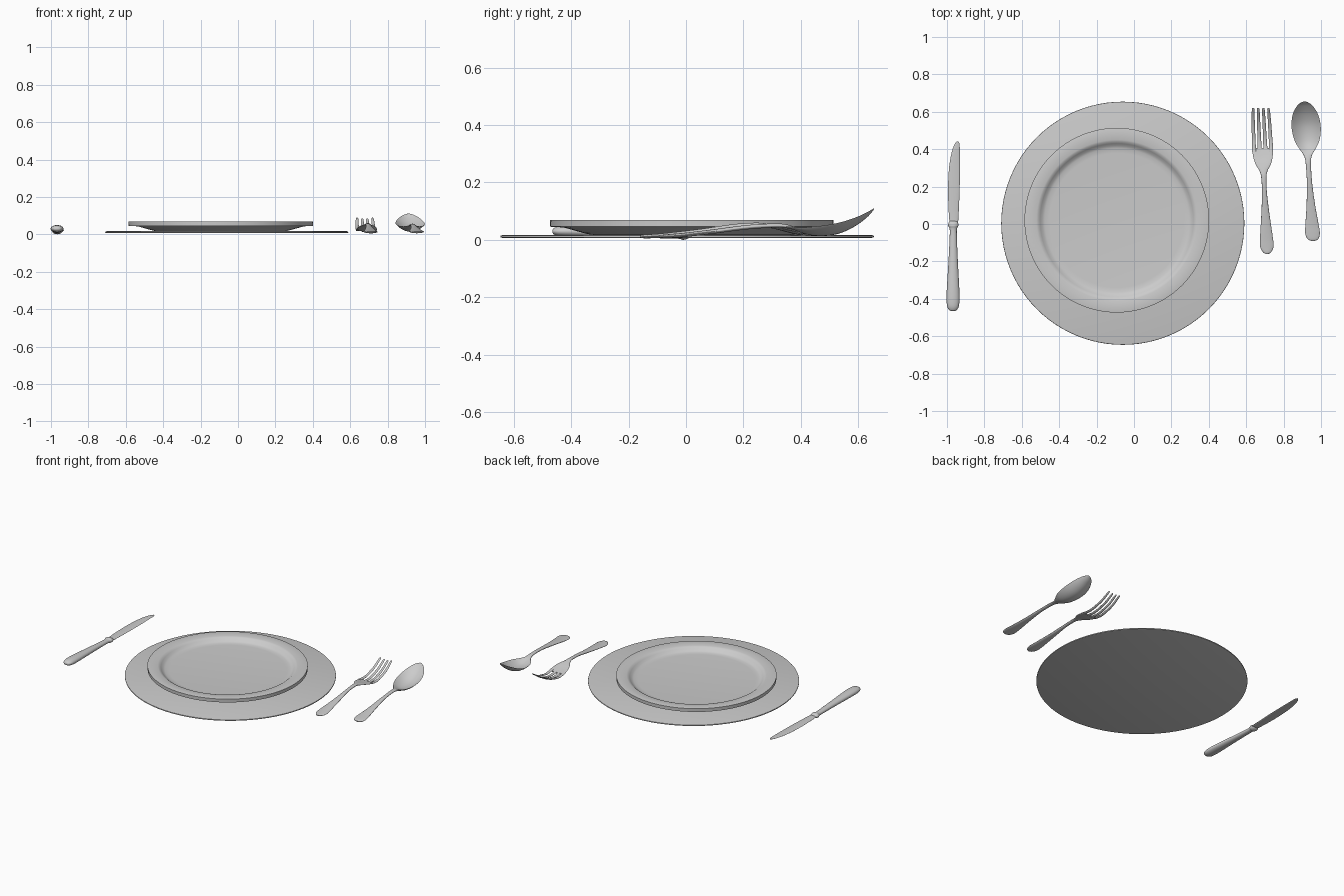
import bpy, math


def finish(name, verts, faces, angle=40):
    mesh = bpy.data.meshes.new(name)
    mesh.from_pydata(verts, [], faces)
    obj = bpy.data.objects.new(name, mesh)
    bpy.context.collection.objects.link(obj)
    bpy.ops.object.select_all(action='DESELECT')
    obj.select_set(True)
    bpy.context.view_layer.objects.active = obj
    bpy.ops.object.mode_set(mode='EDIT')
    bpy.ops.mesh.select_all(action='SELECT')
    bpy.ops.mesh.normals_make_consistent(inside=False)
    bpy.ops.object.mode_set(mode='OBJECT')
    bpy.ops.object.shade_smooth_by_angle(angle=math.radians(angle))
    return obj


def lathe(name, profile, cx, cy, n=96):
    """Spin a (radius, z) profile; the first and last rings are capped."""
    verts = [(cx + r * math.cos(2 * math.pi * i / n), cy + r * math.sin(2 * math.pi * i / n), z)
             for r, z in profile for i in range(n)]
    faces = [(k * n + i, k * n + (i + 1) % n, (k + 1) * n + (i + 1) % n, (k + 1) * n + i)
             for k in range(len(profile) - 1) for i in range(n)]
    faces += [tuple(range(n)), tuple(range((len(profile) - 1) * n, len(profile) * n))]
    return finish(name, verts, faces)


def smooth(secs, steps=5):
    """Catmull-Rom resampling of section tuples."""
    out = []
    for i in range(len(secs) - 1):
        a, b, c, d = secs[max(i - 1, 0)], secs[i], secs[i + 1], secs[min(i + 2, len(secs) - 1)]
        for k in range(steps):
            t = k / steps
            out.append([0.5 * (2 * q + (r - p) * t + (2 * p - 5 * q + 4 * r - s) * t * t
                               + (3 * q - p - 3 * r + s) * t ** 3) for p, q, r, s in zip(a, b, c, d)])
    return out + [list(secs[-1])]


def loft(name, secs, axis, n=20):
    """Loft oval sections (y, x offset, half width, z, thickness, dish) along an axis x(y)."""
    rows = smooth(secs)
    verts = []
    for y, dx, w, z, th, dish in rows:
        for i in range(n):
            a = 2 * math.pi * i / n
            u = math.cos(a)
            verts.append((axis(y) + dx + w * u, y, z + dish * u * u + th / 2 * math.sin(a)))
    faces = [(k * n + i, k * n + (i + 1) % n, (k + 1) * n + (i + 1) % n, (k + 1) * n + i)
             for k in range(len(rows) - 1) for i in range(n)]
    faces += [tuple(range(n)), tuple(range((len(rows) - 1) * n, len(rows) * n))]
    return finish(name, verts, faces, 50)


# Round mat
lathe("placemat", [(0.642, 0.007), (0.649, 0.009), (0.65, 0.012), (0.649, 0.015), (0.642, 0.017)], -0.06, 0.004)

# Plate with a flat rim and sunken centre
lathe("plate", [(0.33, 0.017), (0.355, 0.019), (0.38, 0.025), (0.44, 0.042), (0.465, 0.045), (0.4925, 0.046),
                (0.4935, 0.069), (0.49, 0.07), (0.43, 0.068), (0.42, 0.065), (0.41, 0.057),
                (0.398, 0.046), (0.385, 0.041), (0.36, 0.039)], -0.092, 0.02)

# Knife: rounded handle, bolster and thin blade
knife_x = lambda y: -0.966 + 0.004 * y
loft("knife_handle", [(-0.465, 0, 0.008, 0.03, 0.008, 0), (-0.458, 0, 0.022, 0.03, 0.024, 0),
                      (-0.43, 0, 0.033, 0.03, 0.038, 0), (-0.36, 0, 0.034, 0.029, 0.04, 0),
                      (-0.2, 0, 0.025, 0.024, 0.034, 0), (-0.06, 0, 0.019, 0.019, 0.027, 0),
                      (-0.025, 0, 0.02, 0.018, 0.028, 0), (-0.01, 0, 0.027, 0.018, 0.035, 0),
                      (0.005, 0, 0.026, 0.018, 0.028, 0), (0.015, 0, 0.02, 0.018, 0.012, 0)], knife_x)
loft("knife_blade", [(0.0, 0.003, 0.022, 0.018, 0.012, 0), (0.05, 0.002, 0.026, 0.018, 0.01, 0),
                     (0.18, 0.002, 0.031, 0.019, 0.009, 0), (0.3, 0.005, 0.029, 0.02, 0.008, 0),
                     (0.38, 0.011, 0.022, 0.021, 0.007, 0), (0.425, 0.018, 0.014, 0.021, 0.006, 0),
                     (0.442, 0.021, 0.005, 0.021, 0.004, 0)], knife_x)

# Fork: handle with head, then four tines
fork_x = lambda y: 0.712 - 0.044 * (y + 0.16)
loft("fork_handle", [(-0.16, 0, 0.007, 0.012, 0.006, 0), (-0.15, 0, 0.022, 0.012, 0.012, 0),
                     (-0.12, 0, 0.036, 0.013, 0.014, 0), (-0.07, 0, 0.034, 0.017, 0.015, 0),
                     (0.05, 0, 0.022, 0.031, 0.015, 0), (0.17, 0, 0.013, 0.048, 0.015, 0),
                     (0.25, 0, 0.014, 0.053, 0.014, 0), (0.285, 0, 0.022, 0.049, 0.012, 0),
                     (0.32, 0, 0.041, 0.041, 0.011, 0.002), (0.36, 0, 0.052, 0.03, 0.01, 0.004),
                     (0.405, 0, 0.056, 0.02, 0.009, 0.005)], fork_x)
for i in range(4):
    k = i - 1.5
    d = 0.005 * (k / 1.5) ** 2
    loft(f"fork_tine_{i + 1}", [(0.385, 0.0305 * k, 0.0105, 0.024 + d, 0.009, 0),
                                (0.42, 0.0305 * k, 0.0105, 0.018 + d, 0.009, 0),
                                (0.47, 0.03 * k, 0.0095, 0.019 + d, 0.009, 0),
                                (0.55, 0.029 * k, 0.0085, 0.042 + d, 0.009, 0),
                                (0.61, 0.0275 * k, 0.007, 0.076 + d, 0.008, 0),
                                (0.62, 0.0275 * k, 0.004, 0.082 + d, 0.004, 0)], fork_x, 10)

# Spoon: one continuous handle and dished bowl
spoon_x = lambda y: 0.957 - 0.06 * (y + 0.09)
loft("spoon", [(-0.09, 0, 0.01, 0.011, 0.006, 0), (-0.08, 0, 0.029, 0.012, 0.012, 0),
               (-0.05, 0, 0.039, 0.014, 0.014, 0), (0.0, 0, 0.035, 0.018, 0.015, 0),
               (0.1, 0, 0.023, 0.03, 0.015, 0), (0.22, 0, 0.014, 0.045, 0.015, 0),
               (0.32, 0, 0.014, 0.05, 0.014, 0), (0.365, 0, 0.021, 0.044, 0.012, 0.001),
               (0.40, 0, 0.042, 0.03, 0.009, 0.013), (0.44, 0, 0.064, 0.019, 0.007, 0.027),
               (0.49, 0, 0.076, 0.018, 0.007, 0.034), (0.54, 0, 0.077, 0.028, 0.007, 0.034),
               (0.59, 0, 0.066, 0.052, 0.007, 0.026), (0.63, 0, 0.043, 0.082, 0.007, 0.014),
               (0.648, 0, 0.022, 0.101, 0.006, 0.005), (0.655, 0, 0.006, 0.11, 0.004, 0)], spoon_x, 32)
